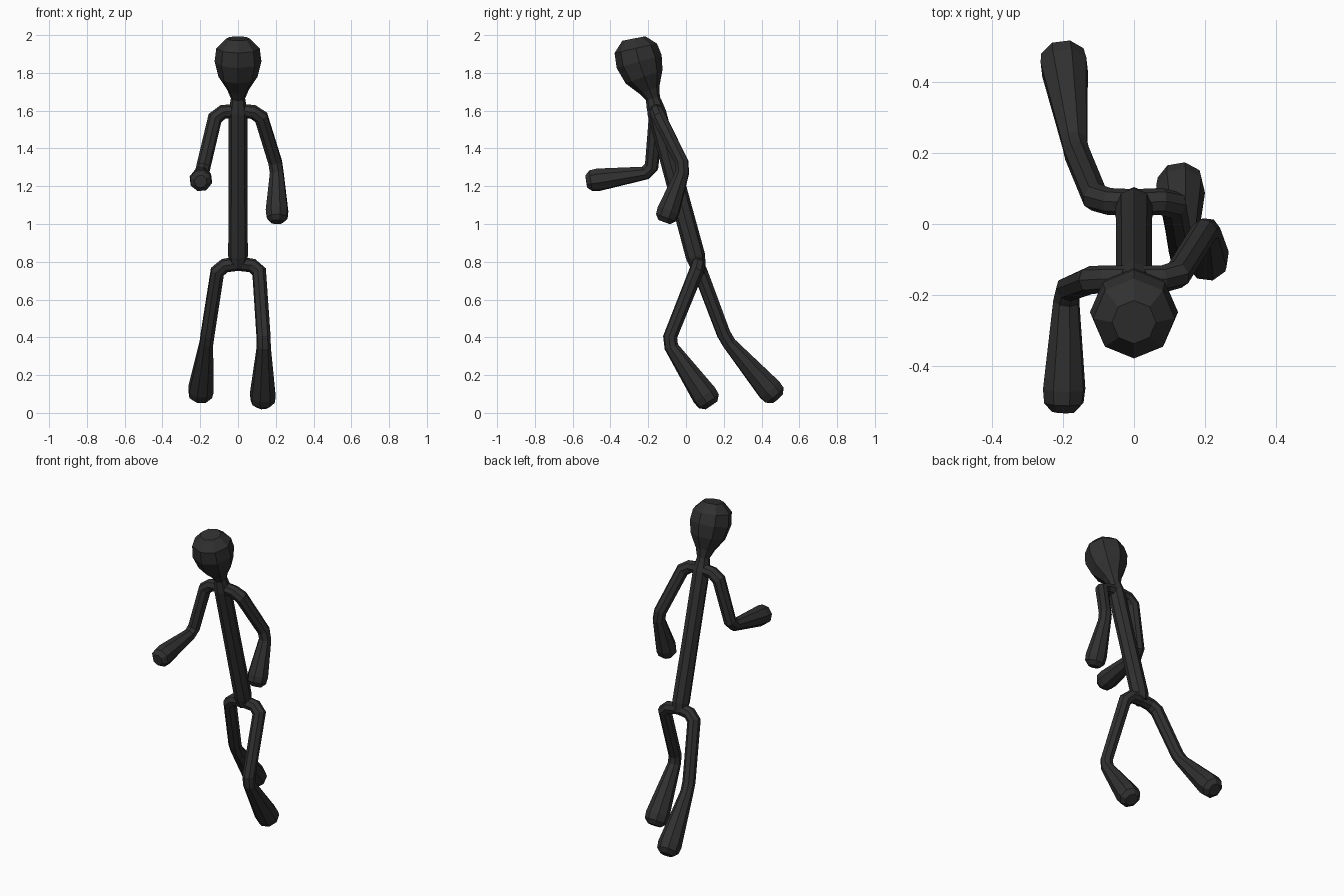
import bpy, bmesh, math
from mathutils import Vector

cube = bpy.data.objects.get("Cube")
if cube:
    bpy.data.objects.remove(cube, do_unlink=True)

charcoal = bpy.data.materials.new("charcoal")
charcoal.use_nodes = True
COLOR = (0.03, 0.03, 0.03, 1)
charcoal.diffuse_color = COLOR
charcoal.node_tree.nodes["Principled BSDF"].inputs["Base Color"].default_value = COLOR

SIDES = 8


def tube(name, stations, ref):
    """Eight-sided skin through (x, y, z, radius) stations; ref is the first side direction."""
    pts = [Vector(s[:3]) for s in stations]
    side = Vector(ref)
    bm = bmesh.new()
    rings = []
    for i, (p, s) in enumerate(zip(pts, stations)):
        before = (p - pts[i - 1]).normalized() if i else Vector()
        after = (pts[i + 1] - p).normalized() if i + 1 < len(pts) else Vector()
        along = (before + after).normalized()
        side = (side - along * side.dot(along)).normalized()
        other = along.cross(side)
        ring = []
        for k in range(SIDES):
            a = math.tau * k / SIDES
            ring.append(bm.verts.new(p + s[3] * (side * math.cos(a) + other * math.sin(a))))
        rings.append(ring)
    for low, high in zip(rings, rings[1:]):
        for k in range(SIDES):
            n = (k + 1) % SIDES
            bm.faces.new((low[k], low[n], high[n], high[k]))
    bm.faces.new(rings[0][::-1])
    bm.faces.new(rings[-1])
    bmesh.ops.recalc_face_normals(bm, faces=bm.faces)
    mesh = bpy.data.meshes.new(name)
    bm.to_mesh(mesh)
    bm.free()
    mesh.materials.append(charcoal)
    obj = bpy.data.objects.new(name, mesh)
    bpy.context.collection.objects.link(obj)


def limb(name, root, corner, joint, end, thin, thick):
    """Limb from the body centre, round a corner, over a joint, to a club-shaped end."""
    root, corner, joint, end = map(Vector, (root, corner, joint, end))
    low = (end - joint).normalized()
    up = (joint - corner).normalized()
    out = (corner - root).normalized()
    path = [
        (root, thin),
        (corner - out * 0.035, thin),
        (corner + up * 0.03, thin * 1.05),
        (joint - up * 0.03, thin),
        (joint + low * 0.03, thin),
        (end - low * 0.065, thick),
        (end - low * 0.025, thick * 0.93),
        (end, thick * 0.55),
    ]
    tube(name, [(*p, r) for p, r in path], (0, 1, 0))


# Head and neck, leaning forward
tube("head", [
    (0, -0.165, 1.62, 0.045), (0, -0.175, 1.665, 0.038), (0, -0.193, 1.71, 0.057),
    (0, -0.222, 1.78, 0.104), (0, -0.248, 1.86, 0.124),
    (0, -0.266, 1.93, 0.115), (0, -0.276, 1.982, 0.062)], (0, 1, 0))

# Torso
tube("torso", [
    (0, -0.17, 1.65, 0.040), (0, -0.155, 1.59, 0.050), (0, -0.05, 1.2, 0.050),
    (0, 0.05, 0.83, 0.052), (0, 0.065, 0.77, 0.040)], (0, 1, 0))

# Arms
chest = (0, -0.155, 1.60)
limb("right_arm", chest, (-0.115, -0.155, 1.59), (-0.19, -0.185, 1.275), (-0.198, -0.528, 1.225), 0.038, 0.062)
limb("left_arm", chest, (0.115, -0.155, 1.59), (0.205, -0.01, 1.30), (0.207, -0.115, 1.01), 0.038, 0.062)

# Legs
pelvis = (0, 0.06, 0.79)
limb("right_leg", pelvis, (-0.105, 0.065, 0.775), (-0.165, 0.21, 0.39), (-0.202, 0.485, 0.075), 0.038, 0.07)
limb("left_leg", pelvis, (0.11, 0.065, 0.775), (0.137, -0.095, 0.375), (0.13, 0.135, 0.04), 0.038, 0.07)
